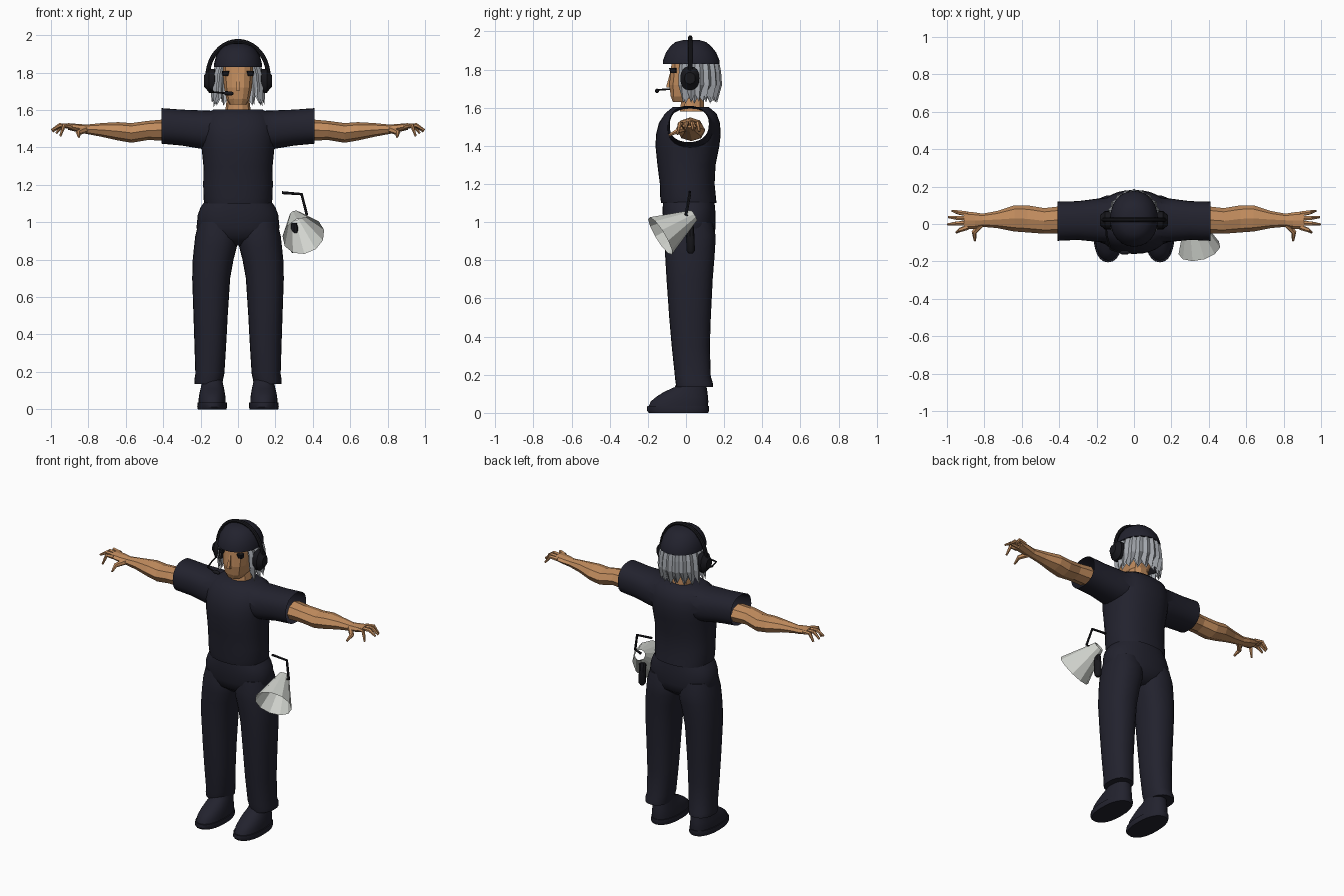
import bpy, bmesh, math, random
from mathutils import Vector

random.seed(4)
if "Cube" in bpy.data.objects:
    bpy.data.objects.remove(bpy.data.objects["Cube"])


def material(name, rgb):
    m = bpy.data.materials.new(name)
    m.use_nodes = True
    m.diffuse_color = (*rgb, 1)
    m.node_tree.nodes["Principled BSDF"].inputs["Base Color"].default_value = (*rgb, 1)
    return m


NAVY = material("navy cloth", (0.016, 0.016, 0.027))
BLACK = material("black plastic", (0.009, 0.009, 0.012))
SKIN = material("skin", (0.53, 0.26, 0.11))
GREY = material("grey hair", (0.36, 0.38, 0.41))
WHITE = material("off white plastic", (0.64, 0.66, 0.62))


def finish(name, bm, mat, smooth=True, mirror=False):
    bmesh.ops.recalc_face_normals(bm, faces=bm.faces)
    me = bpy.data.meshes.new(name)
    bm.to_mesh(me)
    bm.free()
    me.materials.append(mat)
    if smooth:
        me.shade_smooth()
        me.set_sharp_from_angle(angle=math.radians(40))
    ob = bpy.data.objects.new(name, me)
    bpy.context.collection.objects.link(ob)
    if mirror:
        ob.modifiers.new("mirror", 'MIRROR').use_mirror_merge = False
    return ob


def skin_rings(bm, rings, caps=True):
    """Join rings of points into a tube."""
    vs = [[bm.verts.new(p) for p in ring] for ring in rings]
    n = len(vs[0])
    for a, b in zip(vs, vs[1:]):
        for i in range(n):
            bm.faces.new((a[i], a[(i + 1) % n], b[(i + 1) % n], b[i]))
    if caps:
        bm.faces.new(vs[0])
        bm.faces.new(vs[-1])


def loft(name, rows, mat, axis='z', n=24, power=2.3, caps=True, turn=0.0, **kw):
    """Rounded sections: (position, low a, high a, low b, high b)."""
    rings = []
    for t, a0, a1, b0, b1 in rows:
        ring = []
        for i in range(n):
            ang = (i + turn) * math.tau / n
            c, s = math.cos(ang), math.sin(ang)
            a = (a0 + a1) / 2 + (a1 - a0) / 2 * math.copysign(abs(c) ** (2 / power), c)
            b = (b0 + b1) / 2 + (b1 - b0) / 2 * math.copysign(abs(s) ** (2 / power), s)
            ring.append((a, b, t) if axis == 'z' else (t, a, b))
        rings.append(ring)
    bm = bmesh.new()
    skin_rings(bm, rings, caps)
    return finish(name, bm, mat, **kw)


def tube(name, points, radii, mat, n=8, caps=True, **kw):
    """Round section swept along a path."""
    pts = [Vector(p) for p in points]
    if isinstance(radii, float):
        radii = [radii] * len(pts)
    rings, last, q = [], Vector((0, 0, 1)), None
    for i, p in enumerate(pts):
        t = (pts[min(i + 1, len(pts) - 1)] - pts[max(i - 1, 0)]).normalized()
        step = last.rotation_difference(t)
        q = step @ q if q else step
        last = t
        rings.append([p + q @ Vector((math.cos(k * math.tau / n), math.sin(k * math.tau / n), 0)) * radii[i]
                      for k in range(n)])
    bm = bmesh.new()
    skin_rings(bm, rings, caps)
    return finish(name, bm, mat, **kw)


# Shirt: body joined with a sleeve tube, then opened at the hem and cuffs
shirt = loft("shirt", [
    (1.10, -.18, .18, -.13, .16), (1.13, -.185, .185, -.135, .157), (1.2, -.186, .186, -.137, .15),
    (1.3, -.185, .185, -.15, .155), (1.4, -.195, .195, -.16, .175), (1.46, -.2, .2, -.157, .182),
    (1.52, -.2, .2, -.142, .178), (1.57, -.18, .18, -.11, .16), (1.603, -.13, .13, -.07, .12)], NAVY, n=32)
half = [(.41, -.09, .12, 1.42, 1.61), (.3, -.085, .122, 1.41, 1.602), (.2, -.095, .135, 1.393, 1.598),
        (.1, -.1, .145, 1.385, 1.594)]
sleeves = loft("sleeve_helper", [(-r[0], *r[1:]) for r in half] + half[::-1], NAVY, axis='x', n=28)
sleeves.hide_render = True
join = shirt.modifiers.new("join", 'BOOLEAN')
join.operation, join.solver, join.object = 'UNION', 'EXACT', sleeves
bpy.context.view_layer.update()
bm = bmesh.new()
bm.from_object(shirt, bpy.context.evaluated_depsgraph_get())
ends = [f for f in bm.faces
        if (abs(f.normal.x) > .95 and abs(f.calc_center_median().x) > .4)
        or (f.normal.z < -.95 and f.calc_center_median().z < 1.11)]
bmesh.ops.delete(bm, geom=ends, context='FACES')
for ob in (shirt, sleeves):
    bpy.data.objects.remove(ob)
finish("shirt", bm, NAVY)

# Trousers
loft("trouser_hips", [
    (.875, -.07, .07, -.04, .09), (.92, -.19, .19, -.1, .145), (.97, -.222, .222, -.115, .155),
    (1.04, -.215, .215, -.122, .155), (1.08, -.2, .2, -.122, .152), (1.115, -.175, .175, -.12, .148)], NAVY, n=32)
loft("trouser_legs", [
    (.135, .083, .232, -.05, .142), (.16, .08, .233, -.055, .14), (.19, .073, .228, -.058, .13),
    (.35, .063, .233, -.075, .125), (.5, .055, .238, -.088, .13), (.7, .042, .245, -.102, .14),
    (.8, .024, .242, -.108, .148), (.87, .006, .235, -.112, .153), (.93, 0, .228, -.112, .155),
    (1.0, .02, .21, -.1, .14)], NAVY, mirror=True)

# Shoes
loft("shoe_soles", [(0, .062, .215, -.195, .115), (.012, .058, .218, -.205, .122), (.035, .06, .216, -.203, .12)],
     NAVY, mirror=True)
loft("shoe_uppers", [
    (.03, .066, .21, -.197, .115), (.06, .066, .21, -.185, .117), (.085, .07, .206, -.155, .115),
    (.11, .074, .2, -.115, .112), (.135, .08, .195, -.06, .108), (.175, .088, .19, -.035, .105)],
    NAVY, mirror=True)

# Bare arms and palms, faceted
loft("arms", [
    (.39, -.05, .095, 1.435, 1.55), (.48, -.052, .085, 1.44, 1.542), (.57, -.045, .1, 1.425, 1.53),
    (.64, -.04, .1, 1.437, 1.535), (.73, -.022, .07, 1.457, 1.53), (.81, -.015, .055, 1.472, 1.522),
    (.85, -.025, .062, 1.48, 1.525), (.91, -.03, .068, 1.495, 1.53)],
    SKIN, axis='x', n=8, power=2, smooth=False, mirror=True)

# Fingers and thumb
for label, base, tip in [("index", -.018, (.95, -.045, 1.46)), ("middle", .006, (.997, -.002, 1.492)),
                         ("ring", .03, (.992, .036, 1.485)), ("little", .054, (.972, .07, 1.475))]:
    tx, ty, tz = tip
    tube(label + "_fingers", [(.89, base, 1.512), ((.89 + tx) / 2 + .01, (base + ty) / 2, 1.518), tip],
         [.014, .012, .006], SKIN, n=6, smooth=False, mirror=True)
tube("thumbs", [(.815, 0, 1.495), (.855, -.045, 1.478), (.85, -.09, 1.455)], [.018, .014, .006],
     SKIN, n=6, smooth=False, mirror=True)

# Neck, head, nose and eyes
loft("neck", [(1.58, -.07, .07, -.035, .1), (1.7, -.055, .055, -.02, .09)], SKIN, n=10, smooth=False)
loft("head", [
    (1.63, -.045, .045, -.07, .06), (1.66, -.064, .064, -.082, .09), (1.72, -.076, .076, -.09, .12),
    (1.8, -.083, .083, -.082, .135), (1.86, -.083, .083, -.075, .135)],
    SKIN, n=12, power=3, turn=.5, smooth=False)
loft("nose", [(1.705, -.016, .016, -.107, -.07), (1.72, -.014, .014, -.106, -.07), (1.79, -.007, .007, -.085, -.06)],
     SKIN, n=4, turn=.5, smooth=False)
loft("eyes", [(1.782, .052, .082, -.082, -.05), (1.808, .046, .086, -.089, -.05)],
     BLACK, n=8, power=3, smooth=False, mirror=True)

# Hair: two layers of pointed locks wrapped round the back and sides
for layer, (inset, count, drop) in enumerate([(0, 13, 0), (.012, 10, .012)]):
    bm = bmesh.new()
    rows = []
    for i in range(2 * count + 1):
        ang = math.radians(-32 + 244 * i / (2 * count))
        c, s = math.cos(ang), math.sin(ang)
        ridge = .012 * (i % 2) - inset
        low = (1.63 if i % 2 else 1.68) - drop + random.uniform(-.008, .015)
        rows.append([bm.verts.new(((rx + ridge) * c, .035 + (ry + ridge) * s, z)) for rx, ry, z in
                     [(.108, .125, 1.85), (.126, .137, 1.79), (.134, .142, 1.72), (.13, .115, low)]])
    for a, b in zip(rows, rows[1:]):
        for k in range(3):
            bm.faces.new((a[k], b[k], b[k + 1], a[k + 1]))
    finish("hair_layer_%d" % (layer + 1), bm, GREY, smooth=False)

# Helmet
loft("helmet", [
    (1.83, -.128, .128, -.122, .177), (1.85, -.127, .127, -.12, .175), (1.89, -.117, .117, -.105, .158),
    (1.925, -.095, .095, -.08, .13), (1.945, -.068, .068, -.055, .105), (1.955, -.035, .035, -.015, .07)],
    NAVY, n=24, power=2.1)

# Headset: band, ear cups and microphone boom
arc = [math.pi * k / 20 for k in range(21)]
tube("headset_band", [(.163 * math.cos(a), .022, 1.775 + .193 * math.sin(a)) for a in arc], .012, BLACK)
loft("headset_ear_cups", [
    (.115, -.02, .06, 1.705, 1.805), (.125, -.03, .07, 1.692, 1.818), (.155, -.03, .07, 1.692, 1.818),
    (.168, -.018, .058, 1.71, 1.8), (.182, -.008, .048, 1.725, 1.785)], BLACK, axis='x', n=16, mirror=True)
tube("microphone_boom", [(-.15, .01, 1.715), (-.147, -.06, 1.698), (-.125, -.135, 1.695), (-.07, -.152, 1.69)],
     .005, BLACK, n=6)
tube("microphone_tip", [(-.075, -.152, 1.69), (-.065, -.152, 1.69), (-.035, -.152, 1.688), (-.025, -.152, 1.688)],
     [.005, .011, .011, .005], BLACK)

# Megaphone hanging at the left hip, open at both ends
tube("megaphone_horn", [(.305, .04, 1.035), (.35, -.135, .928)], [.032, .115], WHITE, n=11, caps=False, smooth=False)
tube("megaphone_handle", [(.3, .025, .835), (.3, .025, .85), (.3, .02, .97), (.3, .02, .995)],
     [.01, .022, .022, .014], BLACK)
tube("megaphone_hook", [(.235, .02, 1.158), (.34, .02, 1.15), (.368, 0, 1.04), (.32, .01, 1.03)], .008, BLACK, n=6)
